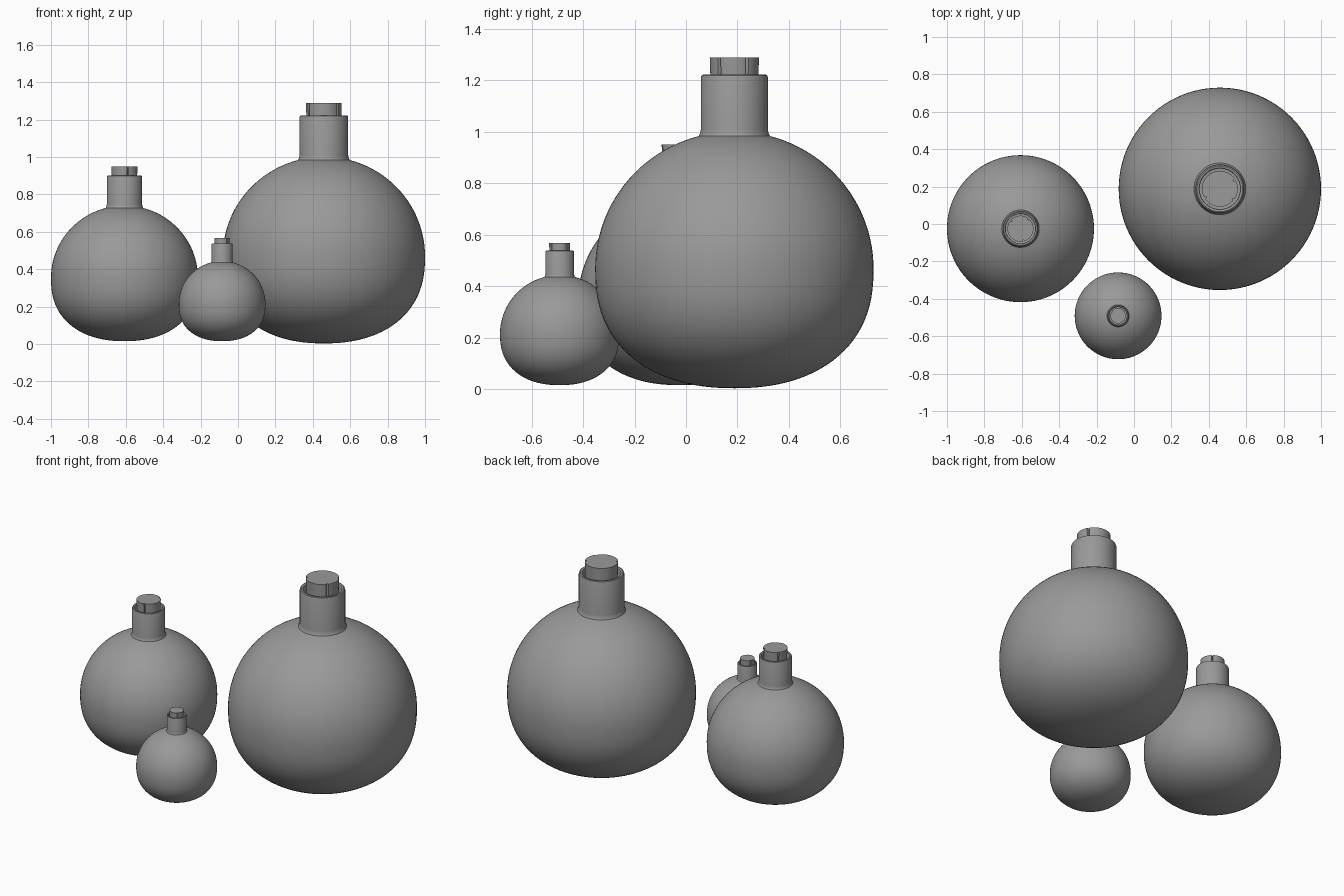
import bpy, bmesh, math

if "Cube" in bpy.data.objects:
    bpy.data.objects.remove(bpy.data.objects["Cube"])

SEG = 96

# dark grey finish shared by all parts
GREY = bpy.data.materials.new("dark_grey")
GREY.diffuse_color = (.32, .32, .32, 1)
GREY.use_nodes = True
GREY.node_tree.nodes["Principled BSDF"].inputs["Base Color"].default_value = GREY.diffuse_color


def make_object(name, bm, loc, scale):
    bmesh.ops.remove_doubles(bm, verts=bm.verts, dist=1e-5)
    bmesh.ops.recalc_face_normals(bm, faces=bm.faces)
    mesh = bpy.data.meshes.new(name)
    bm.to_mesh(mesh)
    bm.free()
    mesh.materials.append(GREY)
    ob = bpy.data.objects.new(name, mesh)
    ob.location = loc
    ob.scale = (scale,) * 3
    bpy.context.collection.objects.link(ob)
    bpy.ops.object.select_all(action='DESELECT')
    ob.select_set(True)
    bpy.context.view_layer.objects.active = ob
    bpy.ops.object.shade_smooth_by_angle(angle=math.radians(35))
    return ob


def lathe(name, profile, loc, scale):
    bm = bmesh.new()
    verts = [bm.verts.new((r, 0, z)) for r, z in profile]
    edges = [bm.edges.new(p) for p in zip(verts, verts[1:])]
    bmesh.ops.spin(bm, geom=verts + edges, cent=(0, 0, 0), axis=(0, 0, 1),
                   angle=2 * math.pi, steps=SEG)
    return make_object(name, bm, loc, scale)


def flask_profile():
    # full lower half flattening into the base
    lower = []
    for i in range(25):
        a = math.radians(90 * (1 - i / 25))
        lower.append((math.cos(a) ** .9, .86 * (1 - math.sin(a) ** .84)))
    # round shoulder
    upper = []
    for i in range(25):
        a = math.radians(i * 75.2 / 24)
        upper.append((math.cos(a), .86 + .985 * math.sin(a)))
    # straight neck, rounded rim, hollow throat
    neck = [(.246, 1.832), (.241, 1.86), (.241, 2.235), (.236, 2.248),
            (.225, 2.253), (.205, 2.248), (.2, 2.235), (.2, 2.05)]
    return lower + upper + neck


def cork(name, notches, loc, scale):
    # slightly tapered plug with narrow wedge-shaped chips in its side
    outline = [(math.radians(a), 1.0) for a in range(0, 360, 5)
               if all(abs((a - n + 180) % 360 - 180) > 5 for n in notches)]
    for n in notches:
        outline += [(math.radians((n + d) % 360), k)
                    for d, k in ((-4, 1), (0, .86), (4, 1))]
    outline.sort()
    bm = bmesh.new()
    rings = [[bm.verts.new((r * k * math.cos(a), r * k * math.sin(a), z))
              for a, k in outline]
             for r, z in ((.165, 2.0), (.173, 2.255), (.177, 2.378))]
    count = len(outline)
    for low, high in zip(rings, rings[1:]):
        for i in range(count):
            j = (i + 1) % count
            bm.faces.new((low[i], low[j], high[j], high[i]))
    bm.faces.new(rings[-1])
    bm.faces.new(rings[0][::-1])
    return make_object(name, bm, loc, scale)


# three scaled round flasks, each with its cork
flasks = [("large", (.459, .188, .003), .541, (31, 212, 322)),
          ("medium", (-.607, -.025, .015), .393, (50, 140, 285)),
          ("small", (-.085, -.491, .015), .232, (40, 150, 310))]
for size, loc, radius, notches in flasks:
    lathe(size + "_flask", flask_profile(), loc, radius)
    cork(size + "_cork", notches, loc, radius)
